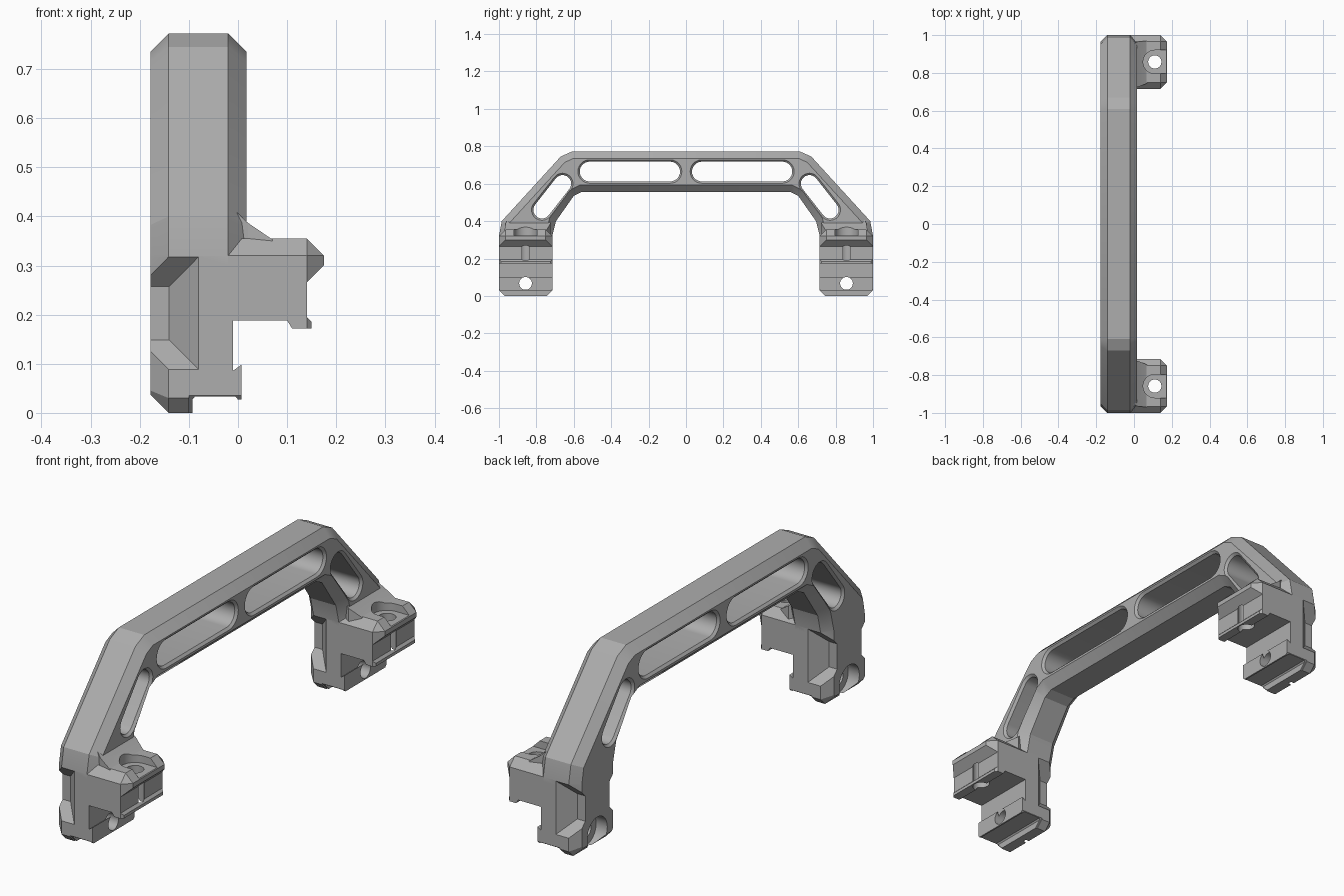
import bpy, bmesh, math
from mathutils import Vector

old = bpy.data.objects.get("Cube")
if old:
    bpy.data.objects.remove(old)

metal = bpy.data.materials.new("grey metal")
metal.use_nodes = True
GREY = (0.42, 0.42, 0.42, 1)
metal.diffuse_color = GREY
metal.node_tree.nodes["Principled BSDF"].inputs["Base Color"].default_value = GREY


# Lifts of flat outlines into 3D
def yz(pts, x): return [Vector((x, a, b)) for a, b in pts]
def xz(pts, y): return [Vector((a, y, b)) for a, b in pts]
def xy(pts, z): return [Vector((a, b, z)) for a, b in pts]


def rect(a0, a1, b0, b1):
    return [(a0, b0), (a1, b0), (a1, b1), (a0, b1)]


def arc(c, r, start, sweep, n=14):
    return [(c[0] + r * math.cos(start + sweep * i / n),
             c[1] + r * math.sin(start + sweep * i / n)) for i in range(n + 1)]


def circle(c, r):
    return arc(c, r, 0, 2 * math.pi, 28)[:-1]


def stadium(a, b, r):
    t = math.atan2(b[1] - a[1], b[0] - a[0])
    return arc(b, r, t - math.pi / 2, math.pi) + arc(a, r, t + math.pi / 2, math.pi)


def loft(name, sections, bevel=0, caps_only=False):
    """Closed solid through matching rings; optional chamfer on its edges."""
    bm = bmesh.new()
    rings = [[bm.verts.new(p) for p in s] for s in sections]
    n = len(rings[0])
    for lo, hi in zip(rings, rings[1:]):
        for i in range(n):
            bm.faces.new((lo[i], lo[(i + 1) % n], hi[(i + 1) % n], hi[i]))
    caps = [bm.faces.new(rings[0]), bm.faces.new(rings[-1])]
    bmesh.ops.recalc_face_normals(bm, faces=bm.faces)
    if bevel:
        edges = [e for c in caps for e in c.edges] if caps_only else list(bm.edges)
        bmesh.ops.bevel(bm, geom=edges, offset=bevel, segments=1,
                        affect='EDGES', profile=0.5)
    mesh = bpy.data.meshes.new(name)
    bm.to_mesh(mesh)
    bm.free()
    mesh.materials.append(metal)
    ob = bpy.data.objects.new(name, mesh)
    bpy.context.collection.objects.link(ob)
    return ob


def combine(target, tool, operation='DIFFERENCE'):
    bpy.context.view_layer.objects.active = target
    mod = target.modifiers.new("cut", 'BOOLEAN')
    mod.operation, mod.object, mod.solver = operation, tool, 'EXACT'
    bpy.ops.object.modifier_apply(modifier=mod.name)


LEFT, RIGHT = -0.178, 0.017      # handle thickness
INNER, BOLT = 0.715, 0.858       # foot inner side and bolt line

# Arched handle with both legs
half = [(INNER + 0.03, 0), (INNER, 0.03), (INNER, 0.32), (0.695, 0.40), (0.60, 0.535),
        (0.56, 0.555)]
outer = [(0.61, 0.772), (0.67, 0.745), (0.985, 0.40), (1, 0.32), (1, 0.03), (0.97, 0)]
outline = half + [(-y, z) for y, z in reversed(half)]
outline += [(-y, z) for y, z in reversed(outer)] + outer
handle = loft("handle", [yz(outline, LEFT), yz(outline, RIGHT)], 0.037, True)

# Clip profile: lower jaw, rail channel, upper jaw and flange
clip = [(-0.13, 0), (-0.093, 0), (-0.093, 0.027), (-0.088, 0.033), (-0.005, 0.033),
        (0, 0.027), (0.007, 0.027), (0.007, 0.098), (-0.01, 0.086), (-0.01, 0.188),
        (0.1, 0.188), (0.11, 0.172), (0.15, 0.172), (0.15, 0.185), (0.14, 0.195),
        (0.14, 0.265), (0.175, 0.30), (0.19, 0.4), (-0.13, 0.4)]

parts, cutters = [handle], []
for s, side in ((-1, "front"), (1, "back")):
    # Room in the leg for the clip
    room = loft("clip_room", [xz(rect(-0.1, 0.2, -0.1, 0.3), s * y) for y in (0.6, 1.1)])
    combine(handle, room)
    bpy.data.objects.remove(room)

    # Clip: the profile trimmed by a chamfered block
    foot = loft(side + "_clip", [xz(clip, s * y) for y in (0.6, 1.1)])
    block = loft("block", [xy(rect(-0.25, 0.175, s * INNER, s), z) for z in (0, 0.355)], 0.035)
    combine(foot, block, 'INTERSECT')
    bpy.data.objects.remove(block)

    # Sloped gusset from the handle onto the flange
    gusset = loft(side + "_gusset", [
        [Vector((-0.06, s * y, z)) for y, z in rect(0.75, 0.93, 0.31, 0.46)],
        [Vector((-0.02, s * y, z)) for y, z in rect(0.74, 0.945, 0.31, 0.425)],
        [Vector((0.02, s * y, z)) for y, z in rect(0.725, 0.965, 0.31, 0.387)],
        [Vector((0.07, s * y, z)) for y, z in rect(0.745, 0.97, 0.31, 0.353)]])
    parts += [foot, gusset]

    # Long window and sloped window, both with chamfered rims
    for a, b, r in (((0.085, 0.665), (0.515, 0.665), 0.053),
                    ((0.77, 0.46), (0.66, 0.60), 0.046)):
        a, b = (s * a[0], a[1]), (s * b[0], b[1])
        cutters.append(loft("window", [yz(stadium(a, b, r + g), x) for x, g in (
            (LEFT - 0.02, 0.03), (LEFT + 0.01, 0), (RIGHT - 0.01, 0), (RIGHT + 0.02, 0.03))]))

    # Tapered pockets on both sides of the leg
    for y, inward in ((1, -1), (INNER, 1)):
        cutters.append(loft("pocket", [
            xz(rect(-0.3, -0.068, 0.076, 0.330), s * (y - inward * 0.012)),
            xz(rect(-0.3, -0.14, 0.148, 0.257), s * (y + inward * 0.06))]))

    # Cross bolt hole and its counterbore
    low = (s * BOLT, 0.067)
    cutters.append(loft("cross_bolt", [yz(circle(low, 0.034), x) for x in (-0.3, 0.1)]))
    cutters.append(loft("cross_bore", [yz(circle(low, 0.068), x) for x in (-0.3, -0.125)]))

    # Upright bolt hole and its open seat
    top = (0.11, s * BOLT)
    cutters.append(loft("flange_bolt", [xy(circle(top, 0.035), z) for z in (0.13, 0.5)]))
    cutters.append(loft("bolt_seat", [xy(stadium(top, (0.3, top[1]), 0.062), z)
                                      for z in (0.323, 0.5)]))

for part in parts:
    for cutter in cutters:
        combine(part, cutter)
for cutter in cutters:
    bpy.data.objects.remove(cutter)

# Smooth only the rounded walls
for part in parts:
    bpy.ops.object.select_all(action='DESELECT')
    part.select_set(True)
    bpy.context.view_layer.objects.active = part
    bpy.ops.object.shade_smooth_by_angle(angle=math.radians(20))
